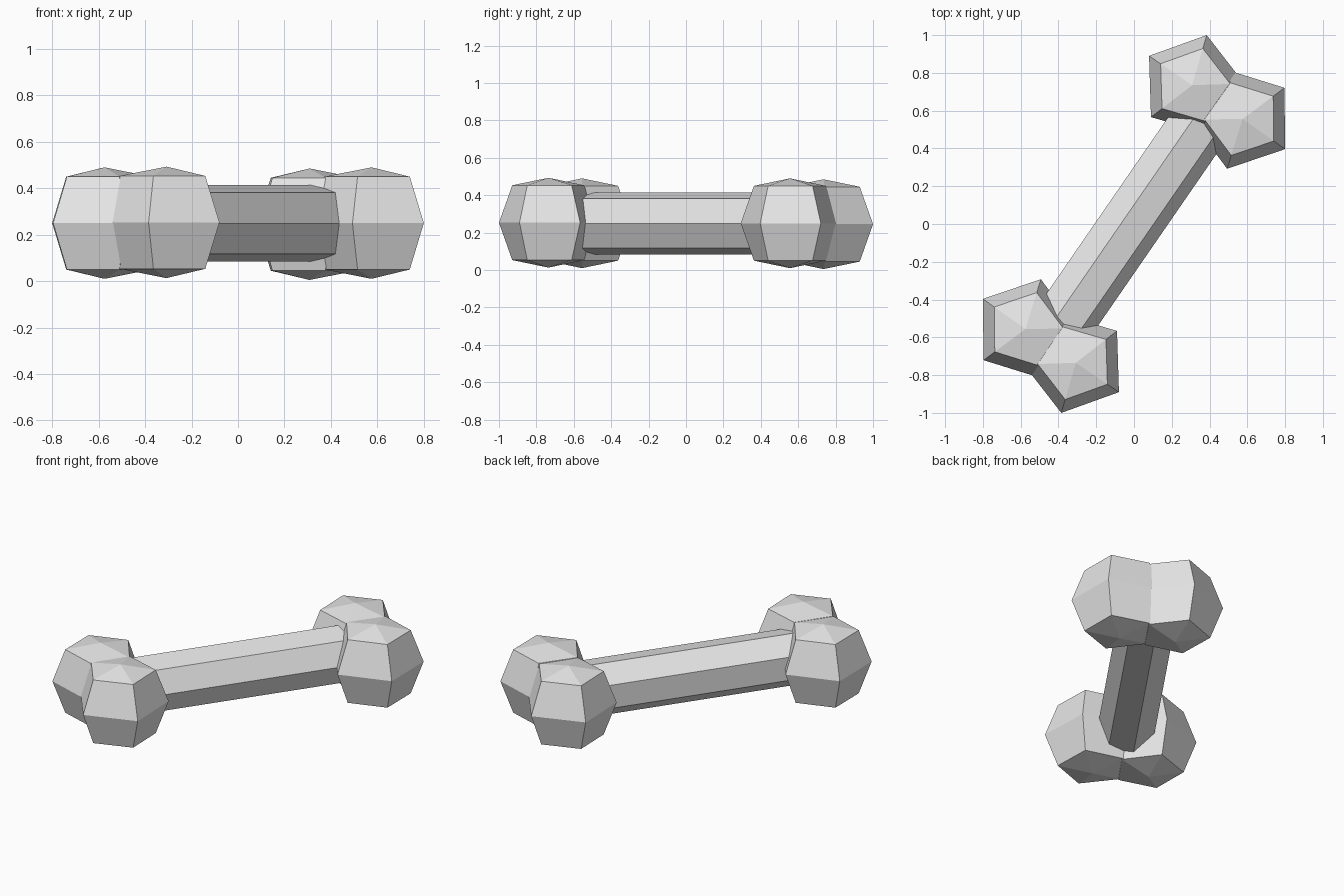
import bpy, math
from math import cos, sin, radians
from mathutils import Matrix

cube = bpy.data.objects.get("Cube")
if cube:
    bpy.data.objects.remove(cube, do_unlink=True)

AXIS = radians(55.4)   # heading of the bone on the ground plane
MID_Z = 0.249

# Single plain grey
GREY = (0.8, 0.8, 0.8, 1.0)
grey = bpy.data.materials.new("bone_grey")
grey.use_nodes = True
grey.diffuse_color = GREY
grey.node_tree.nodes["Principled BSDF"].inputs["Base Color"].default_value = GREY


def lathe(name, profile, sides, start):
    """Faceted solid of revolution about z; profile runs bottom to top as (radius, z)."""
    verts, faces, rings = [], [], []
    for radius, z in profile:
        count = sides if radius > 0 else 1
        rings.append([len(verts) + i for i in range(count)])
        for i in range(count):
            a = start + math.tau * i / sides
            verts.append((radius * cos(a), radius * sin(a), z))
    for low, high in zip(rings, rings[1:]):
        for i in range(sides):
            j = (i + 1) % sides
            if len(low) == 1:
                faces.append((low[0], high[j], high[i]))
            elif len(high) == 1:
                faces.append((low[i], low[j], high[0]))
            else:
                faces.append((low[i], low[j], high[j], high[i]))
    # Flat caps where the profile does not close to a point
    if len(rings[0]) > 1:
        faces.append(rings[0][::-1])
    if len(rings[-1]) > 1:
        faces.append(rings[-1])
    mesh = bpy.data.meshes.new(name)
    mesh.from_pydata(verts, [], faces)
    mesh.materials.append(grey)
    obj = bpy.data.objects.new(name, mesh)
    bpy.context.collection.objects.link(obj)
    return obj


# Four five-sided knobs, a pair at each end, opposite ends turned half round
KNOB = [(0, -0.24), (0.202, -0.2), (0.276, 0), (0.202, 0.2), (0, 0.24)]
PAIR = [("inner", 0.308, 0.735, 73.8), ("outer", 0.575, 0.556, 36.7)]
for end, sign, turn in (("back", 1, 0), ("front", -1, 180)):
    for side, x, y, angle in PAIR:
        knob = lathe(f"{end}_{side}_knob", KNOB, 5, radians(angle + turn))
        tilt = -0.004 * sign if side == "inner" else 0.001
        knob.location = (sign * x, sign * y, MID_Z + tilt)

# Seven-sided shaft, laid along the heading with one edge pointing sideways
shaft = lathe("shaft", [(0.169, -0.7), (0.169, 0.7)], 7, 0)
offset = -0.02
side_dir = (sin(AXIS), -cos(AXIS))
rows = (
    (side_dir[0], 0, cos(AXIS), side_dir[0] * offset),
    (side_dir[1], 0, sin(AXIS), side_dir[1] * offset),
    (0, 1, 0, MID_Z),
    (0, 0, 0, 1),
)
place = Matrix(rows)
shaft.data.transform(place)
if place.determinant() < 0:
    shaft.data.flip_normals()
